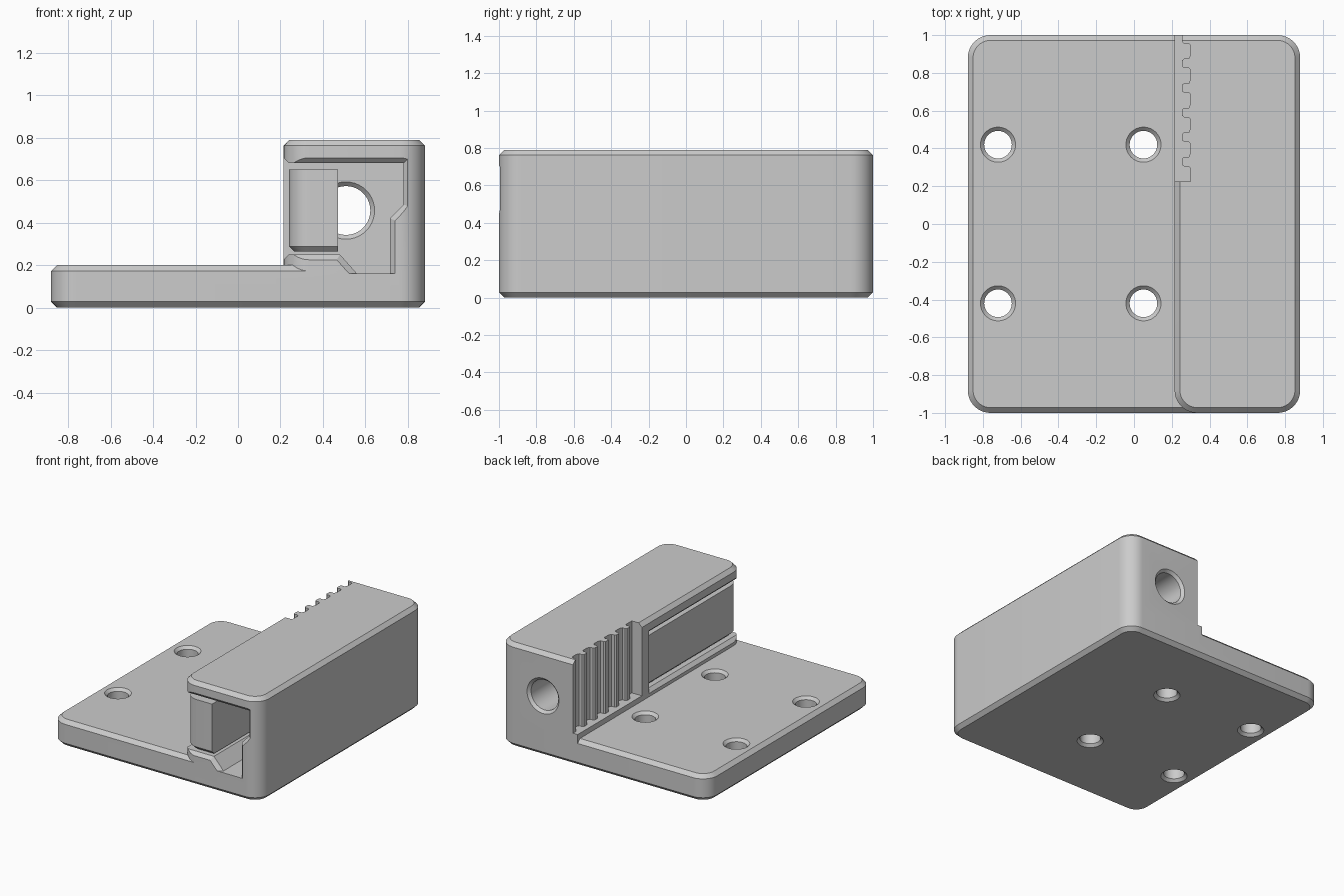
import bpy, bmesh
from math import sin, cos, pi, radians

cube = bpy.data.objects.get("Cube")
if cube:
    bpy.data.objects.remove(cube, do_unlink=True)

# Single grey material
GREY = (0.6, 0.6, 0.6, 1)
grey = bpy.data.materials.new("plain grey")
grey.use_nodes = True
grey.diffuse_color = GREY
grey.node_tree.nodes["Principled BSDF"].inputs["Base Color"].default_value = GREY


def loft(name, stacks):
    """Closed solids, each skinned through equal-length loops of points."""
    bm = bmesh.new()
    for loops in stacks:
        rings = [[bm.verts.new(p) for p in loop] for loop in loops]
        for a, b in zip(rings, rings[1:]):
            for i in range(len(a)):
                j = (i + 1) % len(a)
                bm.faces.new((a[i], a[j], b[j], b[i]))
        bm.faces.new(rings[0][::-1])
        bm.faces.new(rings[-1])
    bmesh.ops.recalc_face_normals(bm, faces=bm.faces)
    mesh = bpy.data.meshes.new(name)
    bm.to_mesh(mesh)
    bm.free()
    mesh.materials.append(grey)
    obj = bpy.data.objects.new(name, mesh)
    bpy.context.collection.objects.link(obj)
    return obj


def rounded(x0, x1, y0, y1, z, radii, inset=0.0, steps=10):
    """Rounded rectangle; radii start at front left and run anticlockwise."""
    x0, x1, y0, y1 = x0 + inset, x1 - inset, y0 + inset, y1 - inset
    corners = [(x0, y0, 1, 1), (x1, y0, -1, 1), (x1, y1, -1, -1), (x0, y1, 1, -1)]
    pts = []
    for k, ((x, y, sx, sy), r) in enumerate(zip(corners, radii)):
        if r == 0:
            pts.append((x, y, z))
            continue
        r -= inset
        for i in range(steps + 1):
            a = pi + pi / 2 * (k + i / steps)
            pts.append((x + sx * r + r * cos(a), y + sy * r + r * sin(a), z))
    return pts


def hole(u, v, start, end, r, along_y=False, c=0.02, n=40):
    """Round cutter with a countersink at both ends."""
    loops = []
    for w, q in ((start - c, r + 2 * c), (start + c, r), (end - c, r), (end + c, r + 2 * c)):
        ring = [(u + q * cos(2 * pi * i / n), v + q * sin(2 * pi * i / n)) for i in range(n)]
        loops.append([(a, w, b) if along_y else (a, b, w) for a, b in ring])
    return loops


def combine(target, other, operation):
    mod = target.modifiers.new(operation.lower(), 'BOOLEAN')
    mod.operation, mod.solver, mod.object = operation, 'EXACT', other
    bpy.context.view_layer.update()
    graph = bpy.context.evaluated_depsgraph_get()
    mesh = bpy.data.meshes.new_from_object(target.evaluated_get(graph))
    target.modifiers.clear()
    target.data = mesh
    bpy.data.objects.remove(other, do_unlink=True)


R, C = 0.12, 0.028
LEFT, RIGHT, TOP = 0.215, 0.88, 0.79

# Mounting plate with chamfered rims
plate_box = (-RIGHT, RIGHT, -1, 1)
body = loft("mounting_body", [[
    rounded(*plate_box, z, [R] * 4, c)
    for z, c in ((0, C), (C, 0), (0.2 - C, 0), (0.2, C))]])

# Raised housing along one side
housing = loft("housing", [[
    rounded(LEFT, RIGHT, -1, 1, z, [R, R, R, 0], c)
    for z, c in ((0.1, 0), (TOP - C, 0), (TOP, C))]])
combine(body, housing, 'UNION')

# Stepped channel, open at the front and on the inner side
inner = [(0.2, 0.21), (0.24, 0.25), (0.48, 0.25), (0.56, 0.16), (0.715, 0.16),
         (0.715, 0.42), (0.78, 0.485), (0.78, 0.68), (0.24, 0.68), (0.2, 0.72)]
flared = [(0.2, 0.2), (0.24, 0.2), (0.45, 0.2), (0.49, 0.16), (0.765, 0.16),
          (0.765, 0.4), (0.83, 0.465), (0.83, 0.73), (0.24, 0.73), (0.2, 0.73)]
channel = loft("channel_cutter", [[
    [(x, y, z) for x, z in prof]
    for y, prof in ((-1.025, flared), (-0.975, inner), (0.14, inner))]])
combine(body, channel, 'DIFFERENCE')

# Toothed rack behind the channel
outline = [(0.1, 0.225)]
for i in range(6):
    y = 0.225 + 0.13 * i
    outline += [(0.255 if i else 0.3, y - 0.008 if i else y), (0.265, y) if i else (0.3, y + 0.01),
                (0.29, y) if i else (0.3, y + 0.02), (0.3, y + 0.025),
                (0.3, y + 0.07), (0.29, y + 0.08), (0.265, y + 0.08), (0.255, y + 0.088)]
outline = list(dict.fromkeys(outline)) + [(0.255, 1.1), (0.1, 1.1)]
rack = loft("rack_cutter", [[[(x, y, z) for x, y in outline] for z in (0.24, 0.9)]])
combine(body, rack, 'DIFFERENCE')

# Bore through the back wall and four screw holes
bore = loft("bore_cutter", [hole(0.508, 0.457, 0.14, 1, 0.115, along_y=True)])
combine(body, bore, 'DIFFERENCE')
screws = loft("screw_cutter", [hole(x, y, 0, 0.2, 0.073)
                               for x in (-0.72, 0.05) for y in (-0.42, 0.42)])
combine(body, screws, 'DIFFERENCE')

# Long jaw bar held in the channel
jaw = loft("jaw_bar", [[
    rounded(0.24 + c, 0.47, -0.985 + c, 0.145, z, [0.1 - c, 0, 0, 0])
    for z, c in ((0.263, 0.025), (0.288, 0), (0.65, 0))]])

for obj in (body, jaw):
    bpy.ops.object.select_all(action='DESELECT')
    obj.select_set(True)
    bpy.context.view_layer.objects.active = obj
    bpy.ops.object.shade_smooth_by_angle(angle=radians(25))
